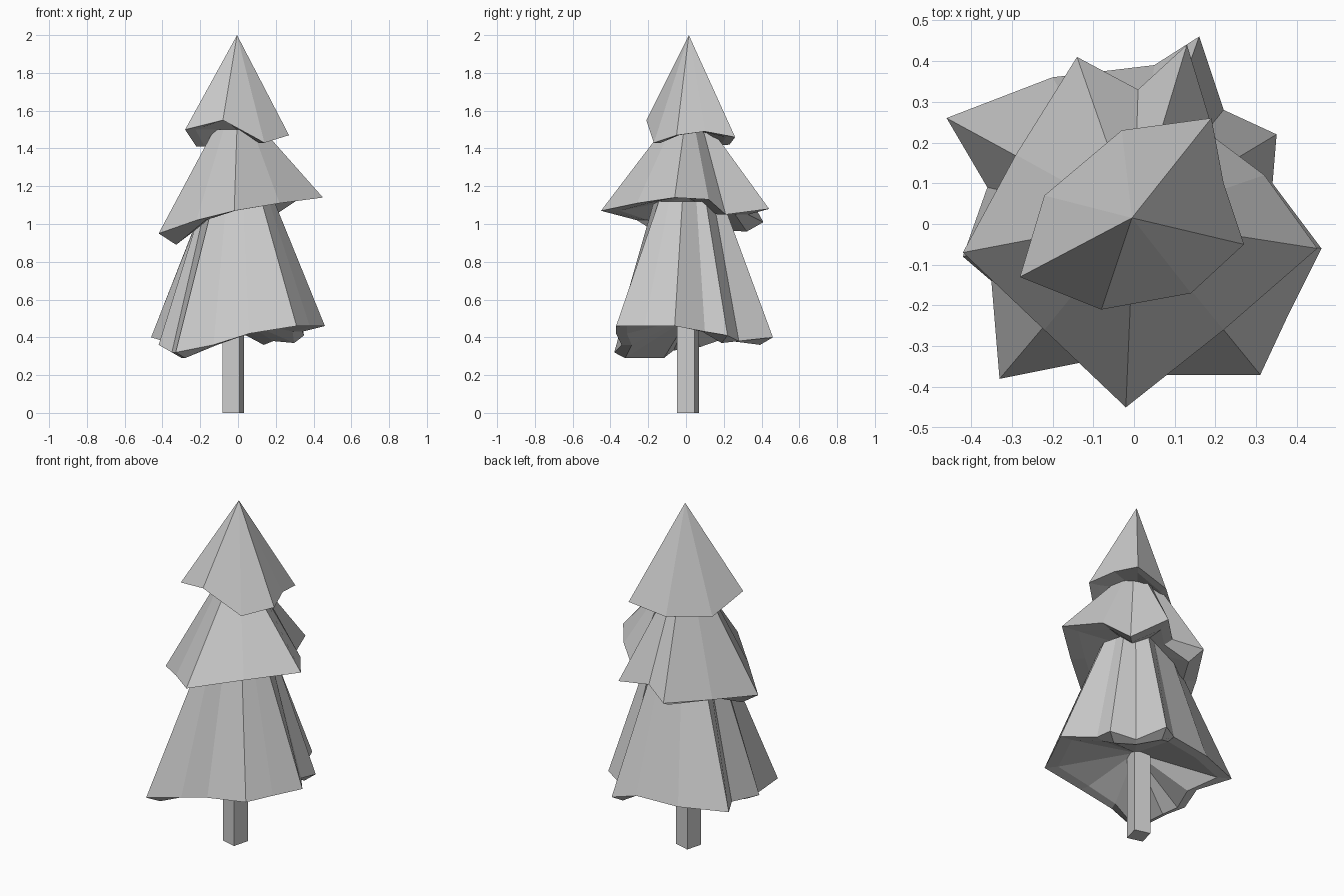
import bpy, bmesh
from math import atan2, cos, sin, radians, hypot

if "Cube" in bpy.data.objects:
    bpy.data.objects.remove(bpy.data.objects["Cube"])


def tier(name, rim, top_z, top_r, centre, lip, under_z):
    """Pleated skirt: jagged rim (x, y, z, lip drop) up to a neck, with a recessed underside."""
    bm = bmesh.new()
    cx, cy = centre
    n = len(rim)
    outer = [bm.verts.new(p[:3]) for p in rim]
    under = [bm.verts.new((cx + (x - cx) * lip, cy + (y - cy) * lip, z - drop))
             for x, y, z, drop in rim]
    hub = bm.verts.new((cx, cy, under_z))
    tip = bm.verts.new((cx, cy, top_z))
    neck = []
    if top_r:
        for x, y, z, drop in rim:
            a = atan2(y - cy, x - cx)
            # Valleys of the pleats stay tucked in at the neck
            r = top_r * (0.65 + 0.8 * hypot(x - cx, y - cy))
            neck.append(bm.verts.new((cx + r * cos(a), cy + r * sin(a), top_z)))
    for i in range(n):
        j = (i + 1) % n
        if top_r:
            bm.faces.new((outer[i], outer[j], neck[j], neck[i]))
            bm.faces.new((neck[i], neck[j], tip))
        else:
            bm.faces.new((outer[i], outer[j], tip))
        bm.faces.new((outer[j], outer[i], under[i], under[j]))
        bm.faces.new((under[j], under[i], hub))
    bmesh.ops.recalc_face_normals(bm, faces=bm.faces)
    mesh = bpy.data.meshes.new(name)
    bm.to_mesh(mesh)
    bm.free()
    bpy.context.collection.objects.link(bpy.data.objects.new(name, mesh))


# Square trunk, slightly turned
bpy.ops.mesh.primitive_cube_add(size=1, location=(-0.024, 0.01, 0.28),
                                rotation=(0, 0, radians(-15)))
trunk = bpy.context.object
trunk.name = "trunk"
trunk.scale = (0.092, 0.096, 0.56)

# Lower branches
tier("lower_branches",
     [(0.46, -0.06, 0.46, 0), (0.34, 0.10, 0.43, 0), (0.35, 0.22, 0.41, 0.04),
      (0.22, 0.28, 0.38, 0), (0.16, 0.46, 0.40, 0.04), (0.05, 0.39, 0.41, 0),
      (-0.20, 0.36, 0.40, 0), (-0.46, 0.26, 0.40, 0), (-0.36, 0.09, 0.37, 0.02),
      (-0.42, -0.08, 0.36, 0.03), (-0.35, -0.14, 0.32, 0.03),
      (-0.33, -0.38, 0.32, 0.03), (-0.13, -0.34, 0.36, 0), (0.06, -0.37, 0.42, 0),
      (0.31, -0.37, 0.46, 0), (0.38, -0.22, 0.46, 0)],
     1.12, 0.19, (0, 0.01), 0.85, 0.50)

# Middle branches
tier("middle_branches",
     [(0.45, -0.06, 1.14, 0), (0.32, 0.12, 1.13, 0), (0.20, 0.21, 1.05, 0),
      (0.13, 0.44, 1.08, 0.01), (0.01, 0.33, 1.05, 0), (-0.14, 0.41, 1.01, 0.05),
      (-0.29, 0.17, 0.98, 0.01), (-0.42, -0.07, 0.95, 0.06),
      (-0.22, -0.26, 1.02, 0), (-0.02, -0.45, 1.07, 0), (0.22, -0.26, 1.11, 0)],
     1.50, 0.13, (0, 0.01), 0.78, 1.14)

# Pointed crown
tier("crown",
     [(0.27, -0.05, 1.47, 0), (0.22, 0.10, 1.49, 0), (0.19, 0.26, 1.46, 0),
      (-0.03, 0.23, 1.42, 0), (-0.22, 0.07, 1.41, 0), (-0.28, -0.13, 1.50, 0),
      (-0.08, -0.21, 1.55, 0), (0.14, -0.17, 1.43, 0)],
     2.0, 0, (-0.005, 0.015), 0.8, 1.50)
